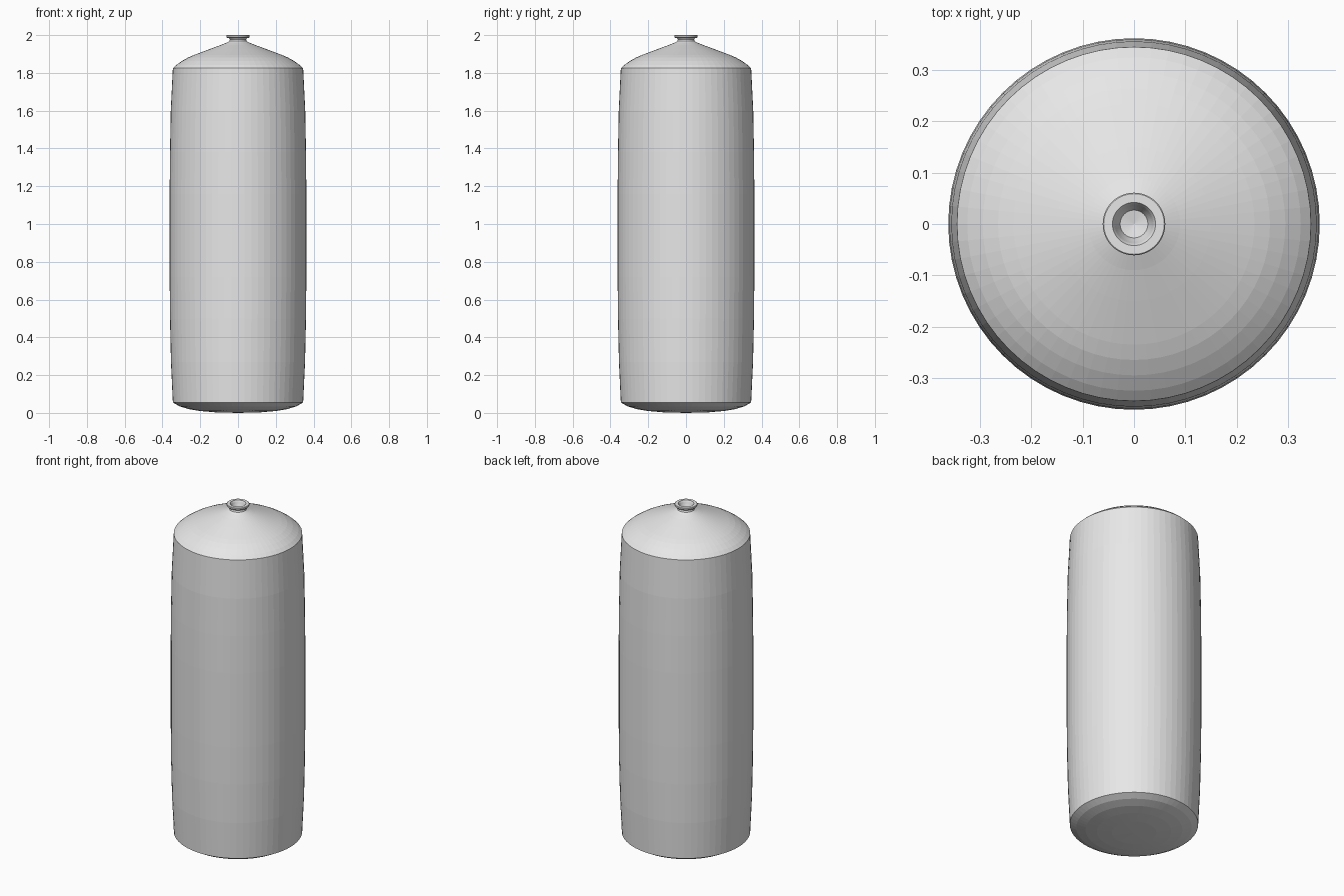
import bpy, bmesh, math

if "Cube" in bpy.data.objects:
    bpy.data.objects.remove(bpy.data.objects["Cube"])

SEGMENTS = 64

grey = bpy.data.materials.new("light grey")
grey.diffuse_color = (0.8, 0.8, 0.8, 1)
grey.use_nodes = True
grey.node_tree.nodes["Principled BSDF"].inputs["Base Color"].default_value = grey.diffuse_color


def lathe(name, profile):
    """Revolve an (r, z) profile round z; points with r = 0 become poles."""
    bm = bmesh.new()
    rings = []
    for r, z in profile:
        if r == 0:
            rings.append([bm.verts.new((0, 0, z))] * SEGMENTS)
        else:
            rings.append([bm.verts.new((r * math.cos(2 * math.pi * i / SEGMENTS),
                                        r * math.sin(2 * math.pi * i / SEGMENTS), z))
                          for i in range(SEGMENTS)])
    for a, b in zip(rings, rings[1:]):
        for i in range(SEGMENTS):
            j = (i + 1) % SEGMENTS
            corners = list(dict.fromkeys((a[i], a[j], b[j], b[i])))
            bm.faces.new(corners)
    mesh = bpy.data.meshes.new(name)
    bm.to_mesh(mesh)
    bm.free()
    mesh.materials.append(grey)
    obj = bpy.data.objects.new(name, mesh)
    bpy.context.collection.objects.link(obj)
    return obj


# One continuous shell: rounded base, barrelled wall, shoulder, neck and mouth
lathe("bottle", [
    # shallow domed base
    (0, 0), (0.12, 0.003), (0.20, 0.010), (0.26, 0.020), (0.31, 0.035), (0.345, 0.055),
    # slightly barrelled wall
    (0.355, 0.27), (0.360, 0.50), (0.362, 0.72), (0.362, 0.94), (0.362, 1.16),
    (0.360, 1.38), (0.356, 1.60), (0.345, 1.825),
    # shoulder
    (0.325, 1.843), (0.295, 1.864), (0.265, 1.881), (0.235, 1.894),
    (0.15, 1.926), (0.09, 1.948), (0.058, 1.961),
    # neck and collar
    (0.046, 1.968), (0.043, 1.978), (0.048, 1.984), (0.058, 1.986),
    (0.061, 1.990), (0.061, 1.998), (0.059, 2.0),
    # mouth recess
    (0.042, 2.0), (0.038, 1.992), (0.034, 1.980), (0.027, 1.962), (0, 1.957),
])
